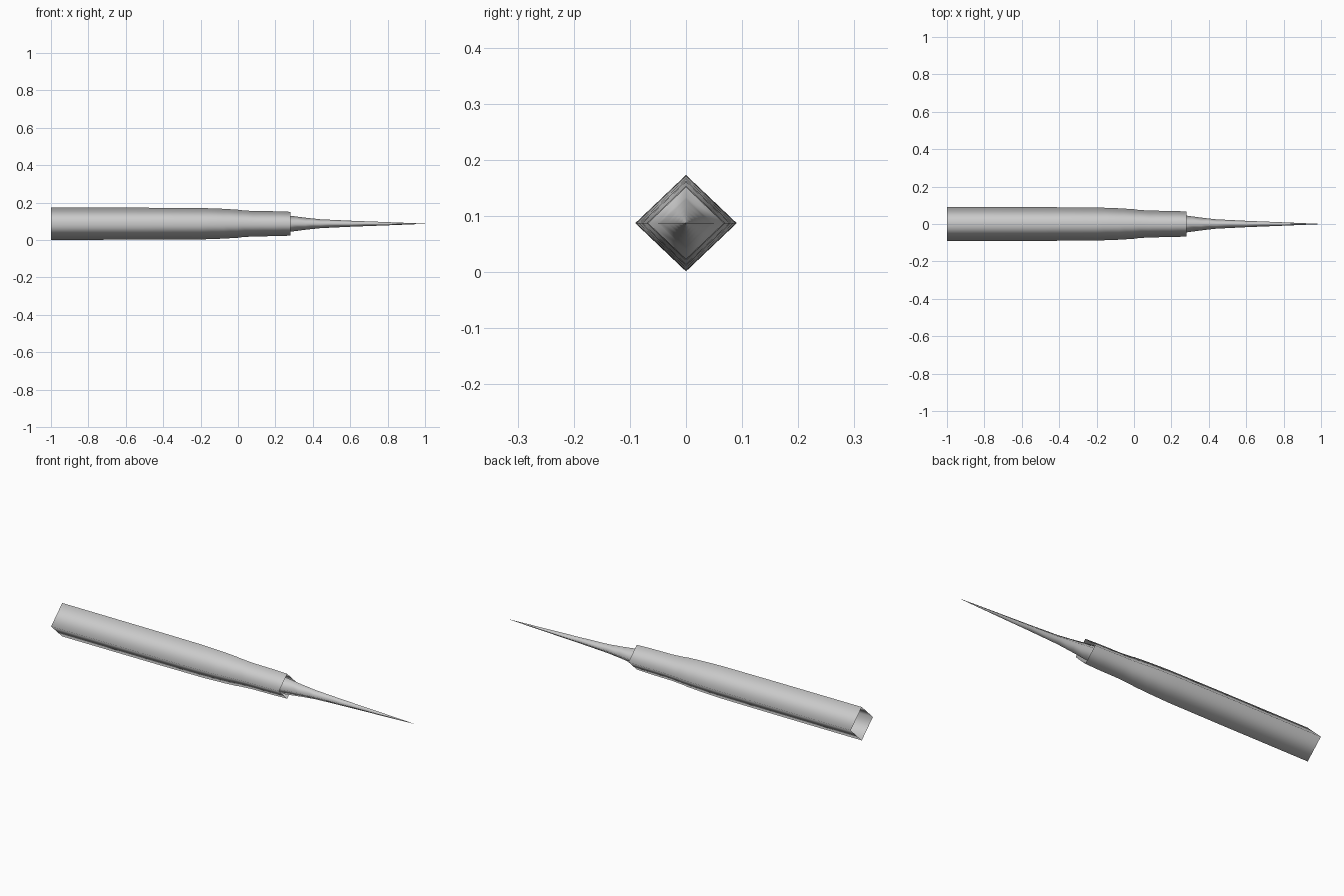
import bpy, bmesh, math

if "Cube" in bpy.data.objects:
    bpy.data.objects.remove(bpy.data.objects["Cube"])

CZ = 0.087      # height of the long axis
FLAT = 0.95     # height of the diamond section relative to its width

grey = bpy.data.materials.new("grey")
grey.diffuse_color = (0.6, 0.6, 0.6, 1)
grey.use_nodes = True
grey.node_tree.nodes["Principled BSDF"].inputs["Base Color"].default_value = grey.diffuse_color


def diamond_sweep(name, profile):
    """Four-sided section swept along x through (x, half width) stations."""
    bm = bmesh.new()
    rings = []
    for x, r in profile:
        ring = []
        for i in range(4):
            a = i * math.pi / 2
            ring.append(bm.verts.new((x, r * math.cos(a), CZ + FLAT * r * math.sin(a))))
        rings.append(ring)
    for a, b in zip(rings, rings[1:]):
        for i in range(4):
            j = (i + 1) % 4
            f = bm.faces.new((a[i], a[j], b[j], b[i]))
            f.smooth = True
    # outward normals point away from the axis
    bmesh.ops.recalc_face_normals(bm, faces=bm.faces)
    me = bpy.data.meshes.new(name)
    bm.to_mesh(me)
    bm.free()
    me.materials.append(grey)
    ob = bpy.data.objects.new(name, me)
    bpy.context.collection.objects.link(ob)
    return ob


# handle: open at the back, tapering towards the collar
diamond_sweep("handle", [(-1, 0.0905), (-0.5, 0.09), (-0.2, 0.0885),
                         (-0.08, 0.084), (0.0, 0.079)])

# collar: starts just inside the handle, open mouth at the front
diamond_sweep("collar", [(-0.03, 0.079), (0.0, 0.0775), (0.08, 0.0715),
                         (0.2, 0.07), (0.28, 0.067)])

# needle: flares inside the collar, then thins to a point
diamond_sweep("needle", [(0.2, 0.069), (0.24, 0.05), (0.28, 0.045), (0.36, 0.034),
                         (0.44, 0.025), (0.6, 0.017), (0.8, 0.009),
                         (0.92, 0.004), (1.0, 0.0005)])
